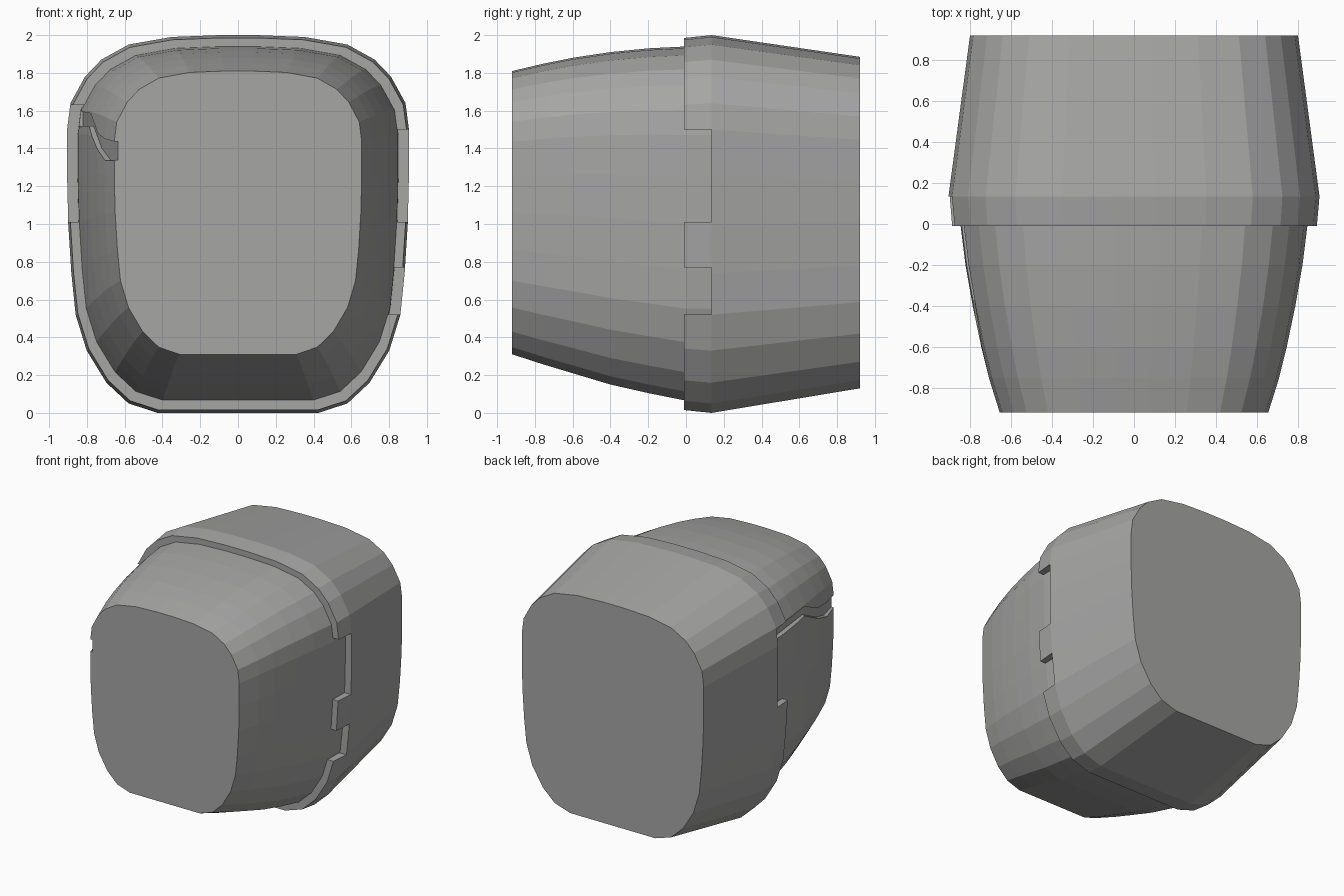
import bpy
import bmesh

cube = bpy.data.objects.get("Cube")
if cube:
    bpy.data.objects.remove(cube, do_unlink=True)

grey = bpy.data.materials.new("plain grey")
grey.use_nodes = True
colour = (0.38, 0.38, 0.375, 1)
grey.diffuse_color = colour
grey.node_tree.nodes["Principled BSDF"].inputs["Base Color"].default_value = colour

# Rounded outline: half width and height as fractions, bottom to top
HALF = [(.47, 0), (.64, .025), (.77, .08), (.885, .165), (.95, .26),
        (.975, .37), (.993, .5), (1, .63), (1, .75), (.98, .82),
        (.895, .89), (.8, .935), (.64, .975), (.39, .995), (.11, 1)]
OUTLINE = HALF + [(-u, v) for u, v in reversed(HALF)]


def loft(name, sections):
    """Closed solid through a list of equal-length point loops."""
    bm = bmesh.new()
    loops = [[bm.verts.new(p) for p in s] for s in sections]
    for a, b in zip(loops, loops[1:]):
        for i in range(len(a)):
            j = (i + 1) % len(a)
            bm.faces.new((a[i], a[j], b[j], b[i]))
    bm.faces.new(loops[0])
    bm.faces.new(loops[-1])
    bmesh.ops.recalc_face_normals(bm, faces=bm.faces)
    mesh = bpy.data.meshes.new(name)
    bm.to_mesh(mesh)
    bm.free()
    mesh.materials.append(grey)
    obj = bpy.data.objects.new(name, mesh)
    bpy.context.collection.objects.link(obj)
    return obj


def rounded_section(y, half_width, low, high):
    return [(u * half_width, y, low + v * (high - low)) for u, v in OUTLINE]


def box_section(y, x0, x1, z0, z1):
    return [(x0, y, z0), (x1, y, z0), (x1, y, z1), (x0, y, z1)]


def carve(target, cutter):
    cutter.hide_render = True
    mod = target.modifiers.new("carve", "BOOLEAN")
    mod.operation = "DIFFERENCE"
    mod.solver = "EXACT"
    mod.object = cutter
    bpy.context.view_layer.objects.active = target
    bpy.ops.object.modifier_apply(modifier=mod.name)
    bpy.data.objects.remove(cutter, do_unlink=True)


# Front shell, curving inwards towards the flat front; its rear sits in the housing
shell = loft("front_shell", [rounded_section(*s) for s in (
    (-.92, .655, .31, 1.81), (-.75, .708, .255, 1.85), (-.6, .745, .21, 1.88),
    (-.4, .787, .15, 1.91), (-.2, .822, .105, 1.93), (0, .847, .065, 1.94),
    (.2, .85, .06, 1.945))])

# Rear housing with a raised rim, tapering to a flat back
housing = loft("rear_housing", [rounded_section(*s) for s in (
    (-.01, .893, .015, 1.985), (.135, .905, 0, 2), (.92, .8, .13, 1.885))])

# Notches through the rim: (side, bottom, top)
for side, low, high in ((1, 1.01, 1.5), (1, .52, .77), (-1, 1.01, 1.63)):
    carve(housing, loft("notch_cutter", [
        box_section(y, side * .78, side, low, high) for y in (-.1, .135)]))

# Stepped groove along one side of the front shell: (y, surface x, bottom, top)
groove = []
for y, x, low, high in ((-1, .64, 1.32, 1.43), (-.77, .7, 1.32, 1.45),
                        (-.6, .745, 1.38, 1.48), (-.37, .79, 1.5, 1.585),
                        (.1, .845, 1.5, 1.6)):
    groove.append([(-x - .1, y, low), (-x + .025, y, low + .02),
                   (-x + .025, y, high), (-x - .1, y, high)])
carve(shell, loft("groove_cutter", groove))
